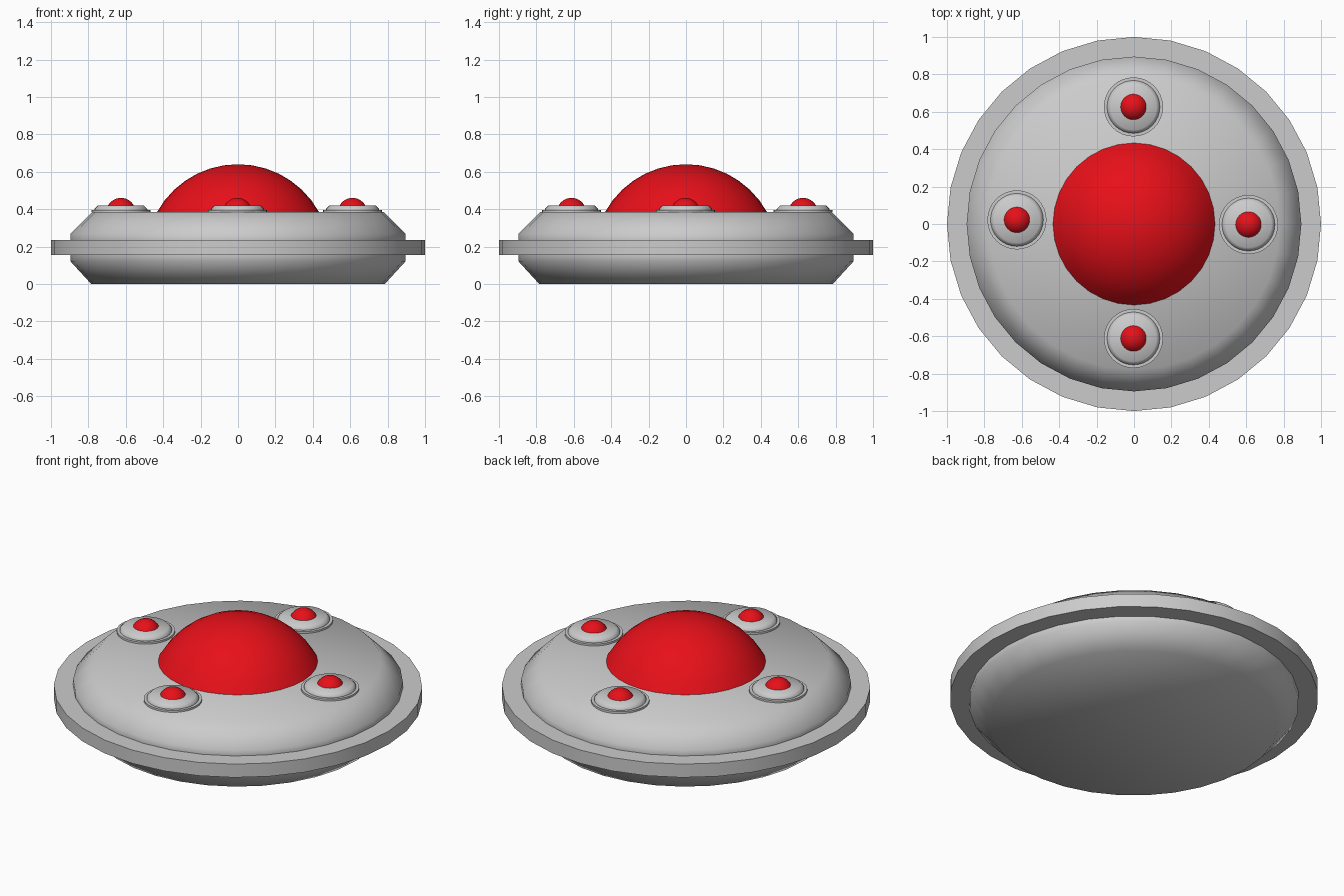
import bpy, bmesh, math

if "Cube" in bpy.data.objects:
    bpy.data.objects.remove(bpy.data.objects["Cube"])

SIDES = 32

red = bpy.data.materials.new("red")
red.diffuse_color = (0.8, 0.005, 0.01, 1)
red.use_nodes = True
red.node_tree.nodes["Principled BSDF"].inputs["Base Color"].default_value = red.diffuse_color


def lathe(name, profile, scale=1, loc=(0, 0, 0), mat=None, angle=50):
    """Revolve (radius, z) points around z; close the ends that sit on the axis."""
    bm = bmesh.new()
    rings = []
    for r, z in profile:
        if r < 1e-6:
            rings.append([bm.verts.new((0, 0, z))])
        else:
            rings.append([bm.verts.new((r * math.cos(2 * math.pi * i / SIDES),
                                        r * math.sin(2 * math.pi * i / SIDES), z))
                          for i in range(SIDES)])
    for a, b in zip(rings, rings[1:]):
        for i in range(SIDES):
            j = (i + 1) % SIDES
            if len(a) == 1:
                bm.faces.new((a[0], b[j], b[i]))
            elif len(b) == 1:
                bm.faces.new((a[i], a[j], b[0]))
            else:
                bm.faces.new((a[i], a[j], b[j], b[i]))
    bmesh.ops.recalc_face_normals(bm, faces=bm.faces)
    mesh = bpy.data.meshes.new(name)
    bm.to_mesh(mesh)
    bm.free()
    obj = bpy.data.objects.new(name, mesh)
    bpy.context.collection.objects.link(obj)
    obj.scale = (scale,) * 3
    obj.location = loc
    if mat:
        mesh.materials.append(mat)
    bpy.ops.object.select_all(action='DESELECT')
    obj.select_set(True)
    bpy.context.view_layer.objects.active = obj
    bpy.ops.object.shade_smooth_by_angle(angle=math.radians(angle))
    return obj


# Hull: bevelled underside, protruding rim, bevelled deck
hull = [(0, 0), (0.785, 0), (0.895, 0.12), (0.895, 0.155), (1, 0.155), (1, 0.235),
        (0.895, 0.235), (0.895, 0.268), (0.778, 0.385), (0, 0.385)]

# Dome: spherical cap from the deck up
R, CZ, STEPS = 0.495, 0.145, 7
spread = math.acos((0.385 - CZ) / R)
dome = [(R * math.sin(spread * (1 - k / STEPS)), CZ + R * math.cos(spread * (1 - k / STEPS)))
        for k in range(STEPS + 1)]

# Main saucer
lathe("saucer_hull", hull)
lathe("saucer_dome", dome, mat=red)

# Four small saucers sunk into the deck
pods = {"back": (-0.003, 0.626), "front": (-0.003, -0.612),
        "left": (-0.626, 0.022), "right": (0.612, -0.003)}
for side, (x, y) in pods.items():
    lathe(side + "_pod", hull, 0.158, (x, y, 0.359))
    lathe(side + "_light", dome, 0.158, (x, y, 0.359), red)
